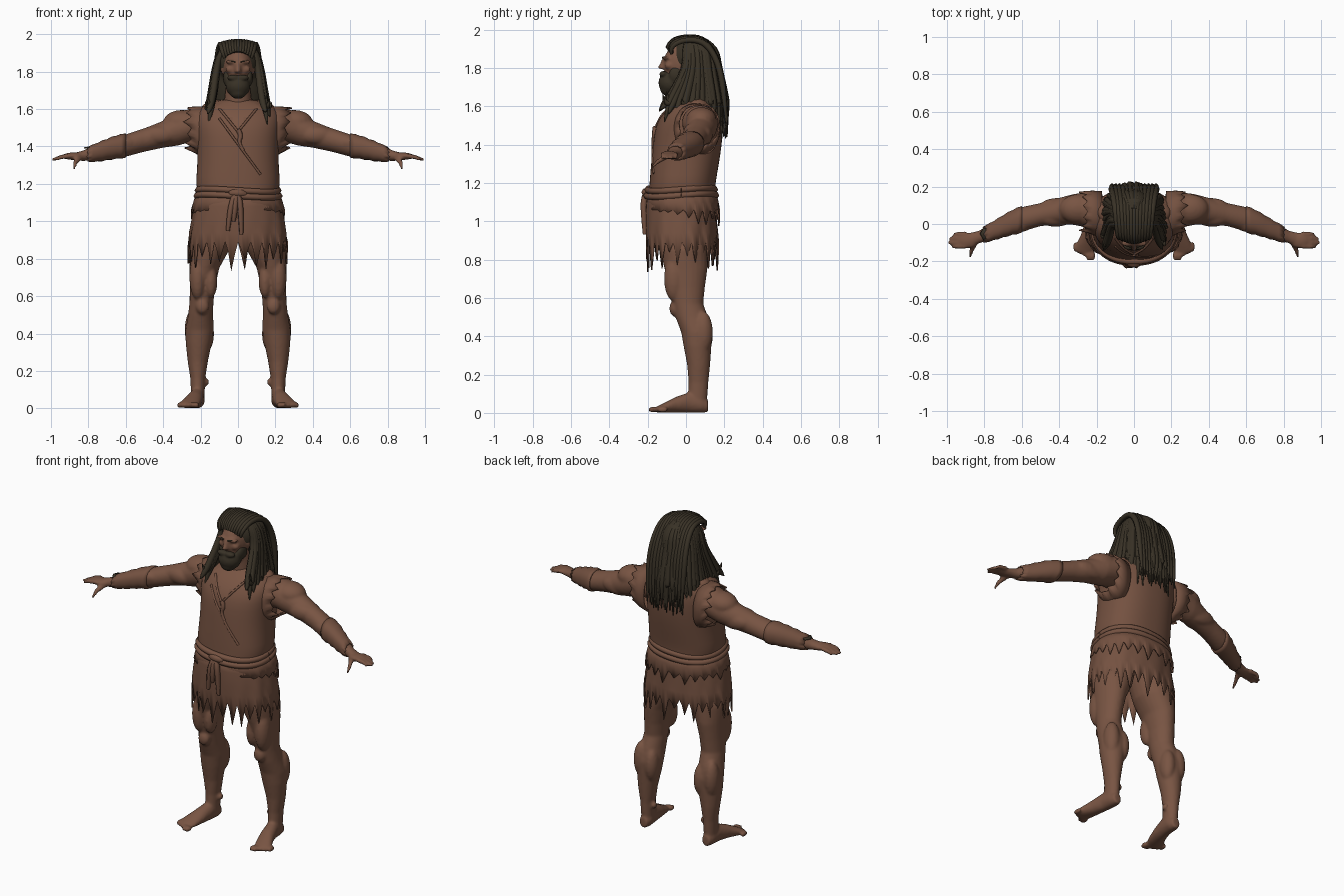
import bpy, bmesh, math, random
from mathutils import Vector

random.seed(7)
rnd = random.uniform
if "Cube" in bpy.data.objects:
    bpy.data.objects.remove(bpy.data.objects["Cube"])


def material(name, colour):
    mat = bpy.data.materials.new(name)
    mat.use_nodes = True
    mat.diffuse_color = (*colour, 1)
    bsdf = mat.node_tree.nodes["Principled BSDF"]
    bsdf.inputs["Base Color"].default_value = (*colour, 1)
    bsdf.inputs["Roughness"].default_value = 0.9
    return mat


SKIN = material("brown skin", (0.19, 0.09, 0.056))
HIDE = material("brown hide", (0.175, 0.083, 0.052))
HAIR = material("dark hair", (0.04, 0.031, 0.019))
PLANES = {"x": (1, 2), "y": (0, 2), "z": (0, 1)}


def ring_point(ring, axis, angle, power=1.0, grow=1.0):
    """Point on a station (x, y, z, radius, radius) square to the axis."""
    point = Vector(ring[:3])
    for plane, radius, wave in zip(PLANES[axis], ring[3:], (math.cos(angle), math.sin(angle))):
        point[plane] += grow * radius * math.copysign(abs(wave) ** power, wave)
    return point


def mirrored(rings, side):
    return [(side * r[0], *r[1:]) for r in rings]


def sample(rings, index, value):
    """Interpolated station where the given coordinate has this value."""
    for a, b in zip(rings, rings[1:]):
        if value <= b[index]:
            t = max(0, (value - a[index]) / (b[index] - a[index]))
            return [p + (q - p) * t for p, q in zip(a, b)]
    return list(rings[-1])


def tube(bm, rings, axis, sides=24, power=1.0):
    loops = [[bm.verts.new(ring_point(r, axis, math.tau * i / sides, power)) for i in range(sides)]
             for r in rings]
    for a, b in zip(loops, loops[1:]):
        for i in range(sides):
            j = (i + 1) % sides
            bm.faces.new((a[i], a[j], b[j], b[i]))
    bm.faces.new(loops[0])
    bm.faces.new(loops[-1])


def ball(bm, centre, radii):
    made = bmesh.ops.create_uvsphere(bm, u_segments=20, v_segments=12, radius=1)["verts"]
    for v in made:
        v.co = Vector(c + r * p for c, r, p in zip(centre, radii, v.co))


def finish(name, bm, mat):
    bmesh.ops.recalc_face_normals(bm, faces=bm.faces)
    mesh = bpy.data.meshes.new(name)
    bm.to_mesh(mesh)
    bm.free()
    mesh.materials.append(mat)
    mesh.shade_smooth()
    obj = bpy.data.objects.new(name, mesh)
    bpy.context.collection.objects.link(obj)
    return obj


def fuse(obj, voxel, smooth):
    remesh = obj.modifiers.new("fuse", "REMESH")
    remesh.mode, remesh.voxel_size, remesh.use_smooth_shade = "VOXEL", voxel, True
    soften = obj.modifiers.new("soften", "SMOOTH")
    soften.factor, soften.iterations = 0.5, smooth


def cords(name, paths, thickness, mat):
    """Tapered round strands; each path is a list of (x, y, z, scale)."""
    curve = bpy.data.curves.new(name, "CURVE")
    curve.dimensions = "3D"
    curve.bevel_depth, curve.bevel_resolution = thickness, 1
    curve.resolution_u, curve.use_fill_caps = 4, True
    for path in paths:
        spline = curve.splines.new("NURBS")
        spline.points.add(len(path) - 1)
        for point, (x, y, z, scale) in zip(spline.points, path):
            point.co, point.radius = (x, y, z, 1), scale
        spline.order_u, spline.use_endpoint_u = 3, True
    curve.materials.append(mat)
    obj = bpy.data.objects.new(name, curve)
    bpy.context.collection.objects.link(obj)


def shell(name, rings, axis, fray, sides=96, fold=0.0, mat=HIDE):
    """Open cloth sleeve whose last ring is torn into random teeth."""
    bm = bmesh.new()
    along = "xyz".index(axis)
    sign = math.copysign(1, rings[-1][along] - rings[0][along])
    loops, tooth = [], 0
    for k, ring in enumerate(rings):
        loop = []
        for i in range(sides):
            a = math.tau * i / sides
            wave = 1 + fold * k * (math.sin(9 * a) + math.sin(14 * a + k))
            p = ring_point(ring, axis, a, 0.9, wave)
            if ring is rings[-1]:
                if i % 4 == 0:
                    tooth = rnd(0.3, 1)
                p[along] += sign * fray(a) * tooth * (0, 0.35, 1, 0.5)[i % 4]
            loop.append(bm.verts.new(p))
        loops.append(loop)
    for a, b in zip(loops, loops[1:]):
        for i in range(sides):
            j = (i + 1) % sides
            bm.faces.new((a[i], a[j], b[j], b[i]))
    obj = finish(name, bm, mat)
    solid = obj.modifiers.new("thickness", "SOLIDIFY")
    solid.thickness = 0.008


# Bare body: limbs, hands, feet, neck and head fused into one skin
arm = [(.13, .06, 1.51, .08, .08), (.25, .075, 1.515, .095, .09), (.32, .078, 1.49, .083, .085),
       (.4, .07, 1.465, .07, .072), (.5, .05, 1.435, .062, .063), (.6, .025, 1.405, .066, .06),
       (.66, .005, 1.395, .06, .056), (.75, -.035, 1.37, .046, .045), (.83, -.07, 1.35, .034, .028),
       (.88, -.085, 1.345, .038, .019)]
leg = [(.215, .06, .06, .036, .05), (.215, .065, .16, .04, .052), (.215, .066, .25, .054, .06),
       (.21, .06, .35, .07, .073), (.205, .055, .42, .076, .08), (.2, .03, .5, .067, .085),
       (.195, .01, .57, .064, .08), (.19, .005, .65, .068, .093), (.18, 0, .75, .08, .112),
       (.155, -.01, .85, .11, .125), (.12, -.02, .98, .11, .13)]
foot = [(.265, -.15, .018, .05, .016), (.255, -.11, .028, .054, .027), (.235, -.05, .043, .046, .042),
        (.22, .02, .055, .04, .054), (.215, .08, .045, .038, .045), (.215, .115, .035, .025, .032)]
bm = bmesh.new()
for s in (1, -1):
    tube(bm, mirrored(arm, s), "x")
    tube(bm, mirrored(leg, s), "z")
    tube(bm, mirrored(foot, s), "y")
    muscles = [((.3, .08, 1.53), (.1, .08, .065)), ((.42, .03, 1.46), (.09, .045, .05)),
               ((.4, .1, 1.45), (.1, .04, .05)), ((.62, .0, 1.42), (.08, .045, .04)),
               ((.24, .09, .42), (.045, .05, .11)), ((.17, .09, .4), (.042, .05, .1)),
               ((.215, -.06, .7), (.045, .055, .12)), ((.145, -.06, .68), (.035, .045, .09)),
               ((.19, -.06, .545), (.036, .027, .042)), ((.17, .07, .14), (.016, .02, .02)),
               ((.885, -.088, 1.348), (.055, .042, .02))]
    for centre, radii in muscles:
        ball(bm, (s * centre[0], *centre[1:]), radii)
    for k in range(4):
        reach = (.965, .99, .995, .975)[k]
        y = -.052 - .023 * k
        tube(bm, mirrored([(.9, y, 1.35, .013, .013), (.95, y, 1.343, .0115, .012),
                           (reach, y - .003, 1.328, .009, .009)], s), "x", 12)
    tube(bm, mirrored([(.875, -.178, 1.282, .008, .009), (.872, -.15, 1.31, .013, .014),
                       (.85, -.1, 1.34, .018, .018)], s), "y", 12)
    for k in range(5):
        ball(bm, (s * (.222 + .023 * k), -.17 + .012 * k - .01 * (k == 1), .017),
             (.016 if k == 0 else .012, .028, .016))
    # Cheek, brow, ear and neck muscle
    ball(bm, (s * .042, -.088, 1.812), (.026, .024, .02))
    ball(bm, (s * .034, -.104, 1.853), (.036, .018, .011))
    ball(bm, (s * .08, -.005, 1.815), (.012, .022, .032))
    ball(bm, (s * .09, .06, 1.6), (.11, .07, .05))
tube(bm, [(0, .03, 1.5, .1, .08), (0, .03, 1.62, .075, .075), (0, .01, 1.78, .06, .065)], "z")
ball(bm, (0, -.015, 1.82), (.079, .103, .112))
ball(bm, (0, -.045, 1.745), (.06, .075, .06))
tube(bm, [(0, -.125, 1.793, .02, .018), (0, -.122, 1.81, .016, .02), (0, -.108, 1.855, .012, .014)], "z", 12)
ball(bm, (0, -.134, 1.803), (.013, .014, .011))
fuse(finish("body_skin", bm, SKIN), 0.008, 5)

# Sleeveless tunic with an open neck
tunic = [(0, -.025, 1.12, .215, .175), (0, -.02, 1.16, .215, .172), (0, -.018, 1.2, .226, .172),
         (0, -.008, 1.28, .218, .176), (0, .008, 1.4, .215, .18), (0, .017, 1.5, .225, .176),
         (0, .03, 1.56, .23, .155), (0, .04, 1.605, .21, .125), (0, .045, 1.635, .14, .092),
         (0, .04, 1.655, .075, .07)]
bm = bmesh.new()
tube(bm, tunic, "z", 64, 0.85)
torso = finish("tunic", bm, HIDE)
torso.data.materials.append(SKIN)
for face in torso.data.polygons:
    x, y, z = face.center
    if y < 0.02 and z > 1.48 + abs(x) * 1.3:
        face.material_index = 1
torso.modifiers.new("round", "SUBSURF").levels = 1


def on_chest(x, z, scale=1.0):
    """Point lying on the front of the tunic."""
    r = sample(tunic, 2, z)
    return (x, r[1] - r[4] * max(0, 1 - abs(x / r[3]) ** 2.35) ** (1 / 2.35), z, scale)


edges = [[on_chest(-.1 + .22 * t, 1.55 - .3 * t) for t in (0, .2, .4, .6, .8, 1)]]
for s in (1, -1):
    edges.append([on_chest(s * .11 * t, 1.48 + .135 * t) for t in (0, .3, .6, .9)])
edges.append([on_chest(.0, 1.49, 2), on_chest(.02, 1.46, 2), on_chest(.0, 1.42, 1.5), on_chest(.03, 1.38)])
cords("tunic_edges", edges, 0.007, HIDE)

# Torn armholes and forearm wraps
for s, word in ((1, "left"), (-1, "right")):
    shell(word + "_armhole", mirrored([(.17, .05, 1.475, .125, .14), (.22, .06, 1.485, .118, .128),
                                      (.25, .068, 1.5, .108, .112)], s), "x", lambda a: .05, 48, .004)
    wrap = []
    for k in range(9):
        ring = sample(arm, 0, .6 + .025 * k)
        swell = .008 if k % 2 else .004
        wrap.append((*ring[:3], ring[3] + swell, ring[4] + swell))
    shell(word + "_forearm_wrap", mirrored(wrap, s), "x", lambda a: .012, 40)
bm = bmesh.new()
tube(bm, [(-.79, -.052, 1.39, .034, .036), (-.79, -.052, 1.398, .03, .032)], "z", 6)
finish("wrist_patch", bm, HAIR)

# Ragged skirt with a torn layer over its back and sides
shell("skirt", [(0, -.025, 1.15, .218, .176), (0, -.025, 1.08, .235, .184), (0, -.025, 1.0, .248, .186),
                (0, -.022, .94, .258, .187), (0, -.02, .89, .266, .188)], "z",
      lambda a: .22 if abs(a - 4.66) < .12 else .15, 112, .004)
shell("skirt_overlay", [(0, -.022, 1.15, .224, .18), (0, -.018, 1.1, .239, .188), (0, -.015, 1.06, .25, .192)],
      "z", lambda a: .05 + .06 * math.sin(a), 96, .004)

# Belt, knot and hanging ends
belt = []
for level, swell in ((1.165, .0), (1.135, .006)):
    belt.append([(*ring_point((0, -.025, level + .008 * math.sin(a * 2), .215 + swell, .175 + swell), "z", a, .9), 1)
                 for a in [math.tau * i / 40 for i in range(41)]])
cords("belt", belt, 0.018, HIDE)
ends = [[(-.01, -.2, 1.15, 1.6), (x * .6, -.222, 1.12, 1.2), (x, -.22, 1.04, 1.3), (x * 1.2, -.215, low, .8)]
        for x, low in ((-.045, .95), (.015, .93), (-.02, 1.0))]
ends.append([(-.04, -.2, 1.15, 1.5), (0, -.222, 1.155, 2), (.035, -.2, 1.145, 1.5)])
cords("belt_knot", ends, 0.013, HIDE)

# Hair: solid mass under layered locks
bm = bmesh.new()
ball(bm, (0, .048, 1.85), (.112, .125, .118))
tube(bm, [(0, .14, 1.5, .1, .06), (0, .125, 1.6, .135, .08), (0, .1, 1.7, .13, .085),
          (0, .08, 1.8, .115, .085), (0, .06, 1.88, .09, .08)], "z")
fuse(finish("hair_mass", bm, HAIR), 0.012, 3)
locks = []
for layer in range(3):
    for k in range(29):
        a = math.radians(-112 + 8 * k + rnd(-4, 4))
        dx, dy = math.sin(a), math.cos(a)
        front = max(0, abs(a) - 1.2)
        out = 1 + rnd(-.06, .06)
        tip = 1.43 + .06 * layer + .1 * min(front, 1) + rnd(0, .07)
        locks.append([(.04 * dx, .03 + .05 * dy, 1.955, .7),
                      (.1 * dx, .04 + .115 * dy, 1.915, 1),
                      (.122 * dx * out, .045 + .122 * dy * out, 1.8, 1.1),
                      (.14 * dx * out, .055 + .14 * dy * out - .1 * front, 1.67, 1.2),
                      (.16 * dx * out, .06 + .15 * dy * out - .16 * front, 1.59, 1),
                      (.17 * dx * out, .06 + .155 * dy - .18 * front, tip, .15)])
for k in range(13):
    x = -.072 + .012 * k
    start = 1.905 - 6 * x * x
    locks.append([(x, -.1 + 5 * x * x, start, .5), (x * 1.15, -.085, start + .035, .8),
                  (x * 1.25, -.01, 1.965 - 3 * x * x, .9), (x * 1.4, .1, 1.955 - 3 * x * x, 1),
                  (x * 1.6, .17, 1.83, 1), (x * 1.7, .2, 1.66, 1), (x * 1.6, .215, 1.45 + rnd(0, .08), .2)])
cords("hair_locks", locks, 0.017, HAIR)

# Beard, moustache and eyebrows
bm = bmesh.new()
ball(bm, (0, -.08, 1.722), (.066, .064, .062))
ball(bm, (0, -.095, 1.69), (.045, .04, .036))
for s in (1, -1):
    ball(bm, (s * .058, -.045, 1.765), (.022, .045, .045))
    ball(bm, (s * .025, -.118, 1.768), (.034, .022, .016))
fuse(finish("beard", bm, HAIR), 0.007, 4)
cords("eyebrows", [[(s * .014, -.122, 1.852, .8), (s * .035, -.121, 1.86, 1), (s * .058, -.103, 1.852, .5)]
                   for s in (1, -1)], 0.005, HAIR)
